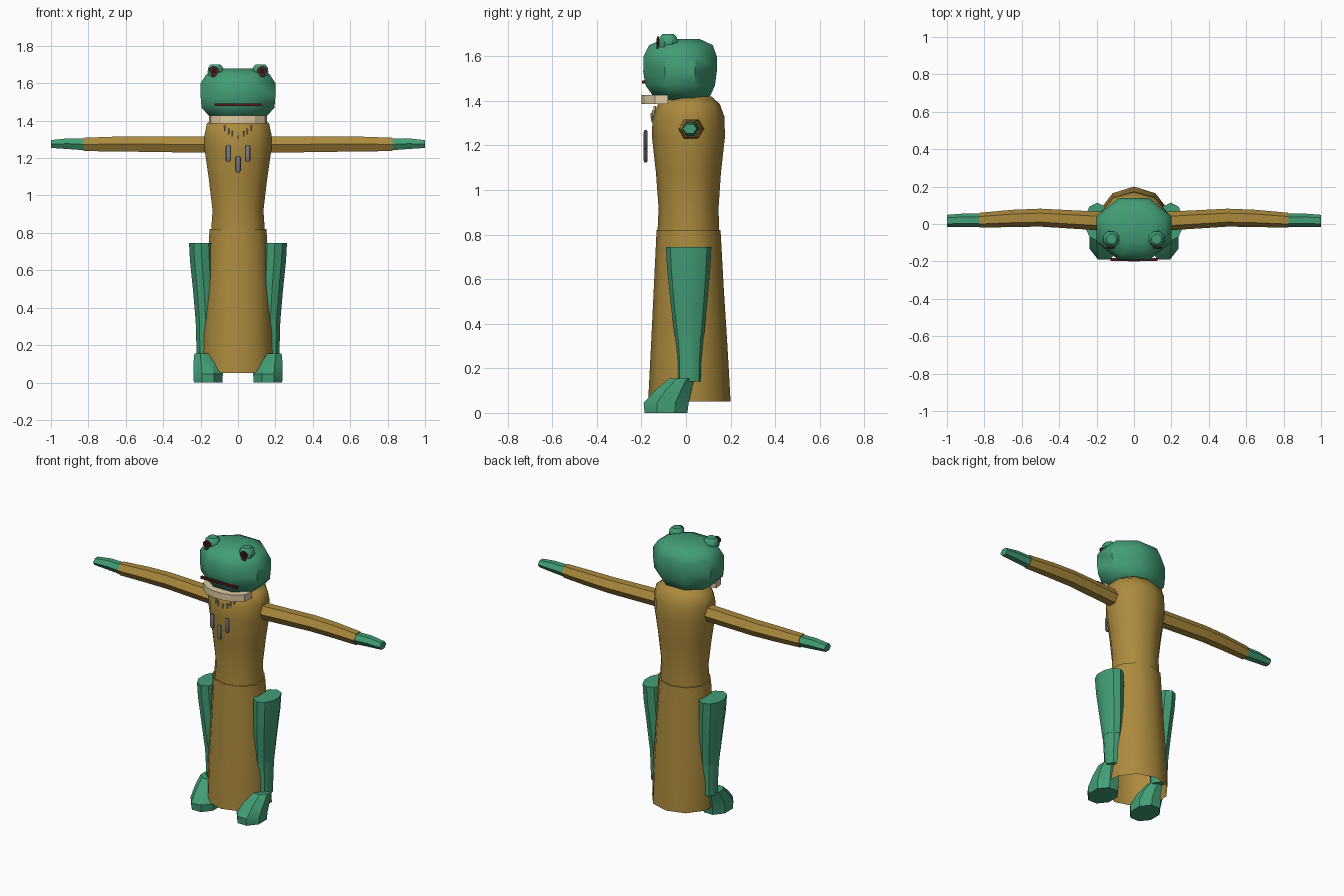
import bpy, bmesh, math
from mathutils import Vector

if "Cube" in bpy.data.objects:
    bpy.data.objects.remove(bpy.data.objects["Cube"], do_unlink=True)


def material(name, r, g, b):
    m = bpy.data.materials.new(name)
    m.use_nodes = True
    m.diffuse_color = (r, g, b, 1)
    node = next(n for n in m.node_tree.nodes if n.type == 'BSDF_PRINCIPLED')
    node.inputs["Base Color"].default_value = (r, g, b, 1)
    return m


GREEN = material("skin green", 0.055, 0.34, 0.18)
BROWN = material("robe brown", 0.41, 0.255, 0.047)
CREAM = material("bone cream", 0.72, 0.6, 0.36)
GREY = material("pendant grey", 0.2, 0.2, 0.22)
RED = material("dark red", 0.09, 0.011, 0.014)
BLACK = material("pupil black", 0.01, 0.008, 0.008)


def finish(name, bm, mat, smooth=35):
    bmesh.ops.recalc_face_normals(bm, faces=bm.faces)
    mesh = bpy.data.meshes.new(name)
    bm.to_mesh(mesh)
    bm.free()
    mesh.materials.append(mat)
    ob = bpy.data.objects.new(name, mesh)
    bpy.context.collection.objects.link(ob)
    if smooth:
        bpy.ops.object.select_all(action='DESELECT')
        bpy.context.view_layer.objects.active = ob
        ob.select_set(True)
        bpy.ops.object.shade_smooth_by_angle(angle=math.radians(smooth))
    return ob


def loft(name, rings, sides, mat, axis='Z', phase=0.0, caps=(True, True), smooth=35):
    """Skin through rings of (centre, radius_a, radius_b) lying across the axis."""
    bm = bmesh.new()
    loops = []
    for centre, ra, rb in rings:
        loop = []
        for i in range(sides):
            t = 2 * math.pi * (i + phase) / sides
            a, b = ra * math.sin(t), rb * math.cos(t)
            off = {'X': (0, b, a), 'Y': (a, 0, b), 'Z': (a, b, 0)}[axis]
            loop.append(bm.verts.new(Vector(centre) + Vector(off)))
        loops.append(loop)
    for lo, hi in zip(loops, loops[1:]):
        for i in range(sides):
            j = (i + 1) % sides
            bm.faces.new((lo[i], lo[j], hi[j], hi[i]))
    if caps[0]:
        bm.faces.new(loops[0])
    if caps[1]:
        bm.faces.new(loops[-1])
    return finish(name, bm, mat, smooth)


def box(name, centre, size, mat):
    bm = bmesh.new()
    bmesh.ops.create_cube(bm, size=1)
    for v in bm.verts:
        v.co = Vector(centre) + Vector(a * b for a, b in zip(v.co, size))
    return finish(name, bm, mat, 0)


def upright(profile):
    """Rows of z, y_front, y_back, half_width become rings."""
    return [((0, (f + b) / 2, z), w, (b - f) / 2) for z, f, b, w in profile]


# Robe skirt, open at the hem, and the upper torso
loft("robe_skirt", upright([(0.05, -0.17, 0.2, 0.195), (0.3, -0.157, 0.186, 0.19),
                            (0.55, -0.145, 0.17, 0.175), (0.82, -0.132, 0.155, 0.16)]),
     10, BROWN, caps=(False, True), smooth=50)
loft("robe_torso", upright([(0.76, -0.13, 0.15, 0.155), (0.92, -0.123, 0.146, 0.143),
                            (1.08, -0.135, 0.157, 0.163), (1.24, -0.153, 0.175, 0.187),
                            (1.33, -0.15, 0.172, 0.187), (1.385, -0.125, 0.152, 0.175),
                            (1.42, -0.08, 0.115, 0.12)]),
     10, BROWN, smooth=50)

# Head, an eight-sided rounded block
K = 1 / math.cos(math.pi / 8)
head = upright([(1.4, -0.1, 0.08, 0.1), (1.425, -0.15, 0.11, 0.155),
                (1.47, -0.182, 0.13, 0.195), (1.53, -0.192, 0.138, 0.2),
                (1.6, -0.19, 0.138, 0.2), (1.65, -0.165, 0.12, 0.168),
                (1.678, -0.1, 0.06, 0.1)])
loft("head", [(c, a * K, b * K) for c, a, b in head], 8, GREEN, phase=0.5, smooth=50)

# Mouth line and jaw-shaped collar
box("mouth", (0, -0.189, 1.485), (0.25, 0.016, 0.014), RED)
bm = bmesh.new()
half = [(0.155, -0.08), (0.145, -0.14), (0.09, -0.185), (0.03, -0.2)]
outline = half + [(-x, y) for x, y in reversed(half)]
base = bm.faces.new([bm.verts.new((x, y, 1.385)) for x, y in outline])
top = bmesh.ops.extrude_face_region(bm, geom=[base])["geom"]
bmesh.ops.translate(bm, vec=(0, 0, 0.042), verts=[v for v in top if isinstance(v, bmesh.types.BMVert)])
finish("collar", bm, CREAM, 0)

# Small teeth strung below the collar
for x, y, z in [(0, -0.152, 1.32), (0.032, -0.152, 1.33), (0.05, -0.147, 1.342), (0.072, -0.14, 1.362)]:
    for s in ((1, -1) if x else (1,)):
        loft("necklace_tooth", [((s * x, y, z - 0.016), 0.002, 0.003),
                                ((s * x, y, z + 0.008), 0.006, 0.007),
                                ((s * x, y, z + 0.016), 0.004, 0.004)], 6, CREAM)

# Hanging pendants
for x, z in [(-0.052, 1.225), (0, 1.168), (0.052, 1.225)]:
    loft("pendant", [((x, -0.181, z + dz), r, r * 0.6)
                     for dz, r in [(-0.044, 0.01), (-0.034, 0.015), (0.034, 0.015), (0.044, 0.01)]],
         8, GREY)

for s, side in ((1, "left"), (-1, "right")):
    # Eye bump, iris plate and pupil
    loft(side + "_eye_bump", [((s * 0.12, -0.08, z), r, r)
                              for z, r in [(1.625, 0.036), (1.66, 0.046), (1.685, 0.042), (1.7, 0.028)]],
         8, GREEN, phase=0.5)
    ex = s * 0.128
    loft(side + "_iris", [((ex, y, 1.669), 0.026, 0.022) for y in (-0.131, -0.122)],
         8, RED, axis='Y', phase=0.5)
    box(side + "_eye_stem", (ex, -0.127, 1.647), (0.028, 0.009, 0.026), RED)
    box(side + "_pupil", (ex, -0.131, 1.668), (0.016, 0.004, 0.024), BLACK)

    # Sleeve and hand, both six-sided
    sleeve = [(0.1, 0.015, 1.272, 0.05, 0.05), (0.2, 0.017, 1.272, 0.05, 0.05),
              (0.5, 0.034, 1.275, 0.048, 0.048), (0.65, 0.03, 1.275, 0.046, 0.046),
              (0.825, 0.02, 1.273, 0.041, 0.04)]
    hand = [(0.82, 0.02, 1.273, 0.036, 0.036), (0.91, 0.02, 1.277, 0.033, 0.036),
            (1.0, 0.017, 1.275, 0.024, 0.032)]
    for name, rows, mat in (("sleeve", sleeve, BROWN), ("hand", hand, GREEN)):
        loft(side + "_" + name, [((s * x, y, z), rz, ry) for x, y, z, rz, ry in rows],
             6, mat, axis='X', smooth=20)

    # Thigh, shin and foot
    loft(side + "_thigh", [((s * x, y, z), rx, ry) for x, y, z, rx, ry in
                           [(0.173, 0.015, 0.34, 0.057, 0.065), (0.182, 0.013, 0.5, 0.062, 0.083),
                            (0.193, 0.012, 0.65, 0.067, 0.097), (0.197, 0.012, 0.745, 0.068, 0.102)]],
         10, GREEN)
    loft(side + "_shin", [((s * x, y, z), rx, ry) for x, y, z, rx, ry in
                          [(0.175, 0.015, 0.14, 0.048, 0.054), (0.174, 0.016, 0.23, 0.052, 0.055),
                           (0.173, 0.015, 0.36, 0.057, 0.064)]],
         10, GREEN)
    loft(side + "_foot", [((s * x, y, z), rx * K, ry * K) for x, y, z, rx, ry in
                          [(0.16, -0.09, 0, 0.076, 0.096), (0.16, -0.089, 0.045, 0.079, 0.101),
                           (0.168, -0.055, 0.105, 0.07, 0.08), (0.18, -0.018, 0.155, 0.053, 0.055)]],
         8, GREEN, phase=0.5)
